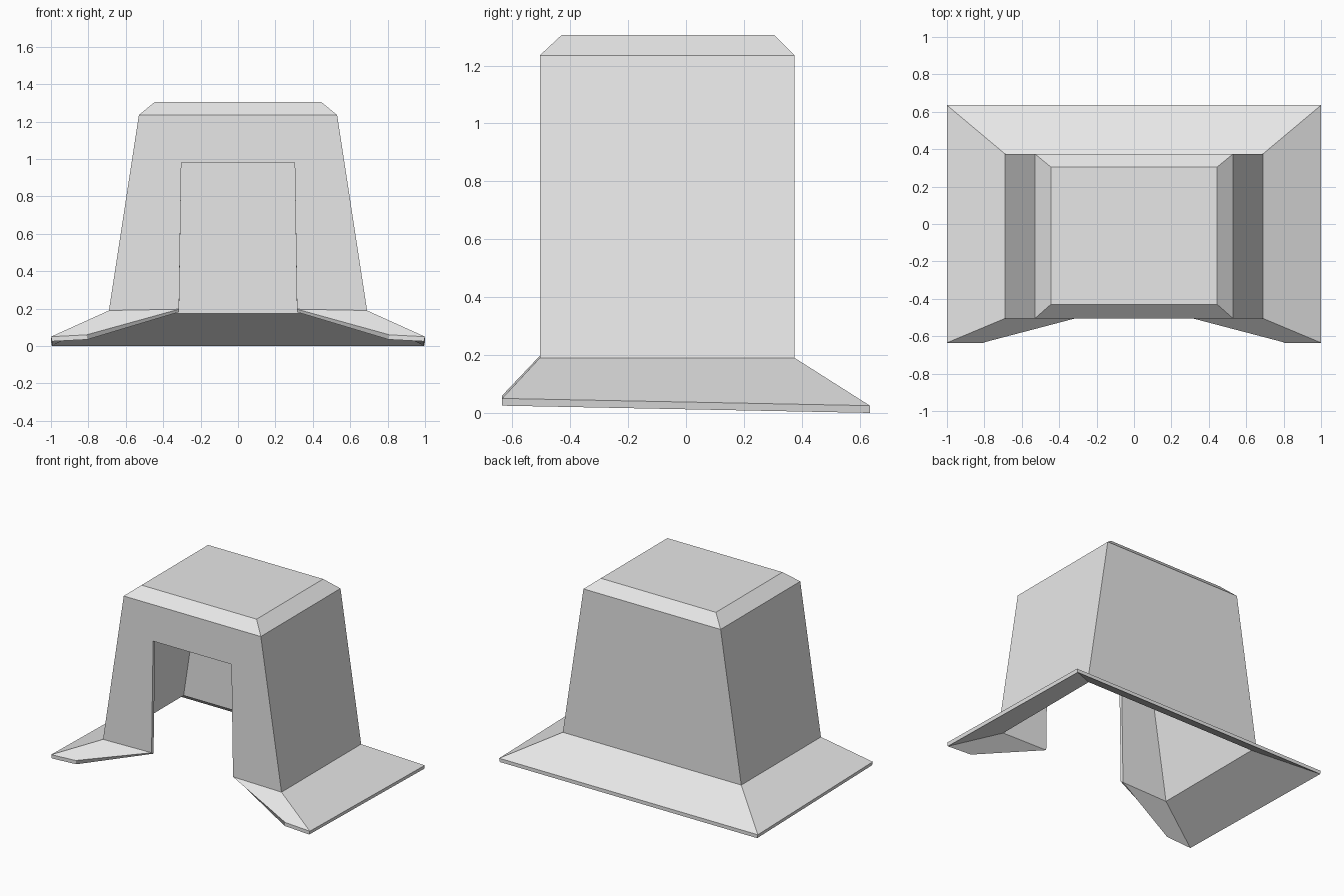
import bpy
import bmesh
from mathutils import Vector

cube = bpy.data.objects.get("Cube")
if cube:
    bpy.data.objects.remove(cube)

# One flat grey for the whole shell
grey = bpy.data.materials.new("plain grey")
grey.use_nodes = True
grey.diffuse_color = (0.8, 0.8, 0.8, 1)
grey.node_tree.nodes["Principled BSDF"].inputs["Base Color"].default_value = grey.diffuse_color

# Outer corner points of the left half, each with its offset to the inner skin
rim_drop = Vector((-0.005, 0, -0.025))
to_back = Vector((-0.022, 0.022, -0.015))
to_front = Vector((-0.022, -0.022, -0.015))
jamb_depth = Vector((0, 0.022, -0.015))
cap_drop = Vector((-0.01, 0, -0.025))
corners = {
    "skirt_back": ((1, 0.635, 0.025), rim_drop),
    "skirt_front": ((1, -0.635, 0.05), rim_drop),
    "flap_tip": ((0.81, -0.635, 0.06), rim_drop),
    "base_back": ((0.69, 0.375, 0.19), to_front),
    "base_front": ((0.69, -0.505, 0.19), to_back),
    "jamb_foot": ((0.315, -0.505, 0.197), jamb_depth),
    "jamb_head": ((0.303, -0.505, 0.98), Vector((0, 0.022, 0))),
    "shoulder_back": ((0.53, 0.375, 1.235), to_front),
    "shoulder_front": ((0.53, -0.505, 1.235), to_back),
    "cap_back": ((0.445, 0.305, 1.305), cap_drop),
    "cap_front": ((0.445, -0.43, 1.305), cap_drop),
}

# Panels repeated on both sides
side_panels = [
    ("skirt_back", "skirt_front", "base_front", "base_back"),
    ("skirt_front", "flap_tip", "jamb_foot", "base_front"),
    ("base_back", "base_front", "shoulder_front", "shoulder_back"),
    ("base_front", "jamb_foot", "jamb_head", "shoulder_front"),
    ("shoulder_back", "shoulder_front", "cap_front", "cap_back"),
]

# Strips running across from one side to the other: back skirt, back wall,
# back chamfer, cap, front chamfer, lintel over the doorway
across = ["skirt_back", "base_back", "shoulder_back", "cap_back",
          "cap_front", "shoulder_front", "jamb_head"]


def build_skin(bm, inner):
    """Add one skin of the shell and return its vertices and faces."""
    verts = {}
    for name, (point, offset) in corners.items():
        p = Vector(point) + (offset if inner else Vector())
        for side in (-1, 1):
            verts[name, side] = bm.verts.new((p.x * side, p.y, p.z))
    for side in (-1, 1):
        for panel in side_panels:
            bm.faces.new([verts[name, side] for name in panel])
    for a, b in zip(across, across[1:]):
        bm.faces.new([verts[a, -1], verts[a, 1], verts[b, 1], verts[b, -1]])
    return verts


bm = bmesh.new()
outer = build_skin(bm, False)
border = [e for e in bm.edges if e.is_boundary]
inner = build_skin(bm, True)

# Close the thin rim around the skirt and the doorway
partner = {outer[key]: inner[key] for key in outer}
for edge in border:
    a, b = edge.verts
    bm.faces.new([a, b, partner[b], partner[a]])
bmesh.ops.recalc_face_normals(bm, faces=bm.faces)

mesh = bpy.data.meshes.new("hooded_shell")
bm.to_mesh(mesh)
bm.free()
mesh.materials.append(grey)
shell = bpy.data.objects.new("hooded_shell", mesh)
bpy.context.collection.objects.link(shell)
